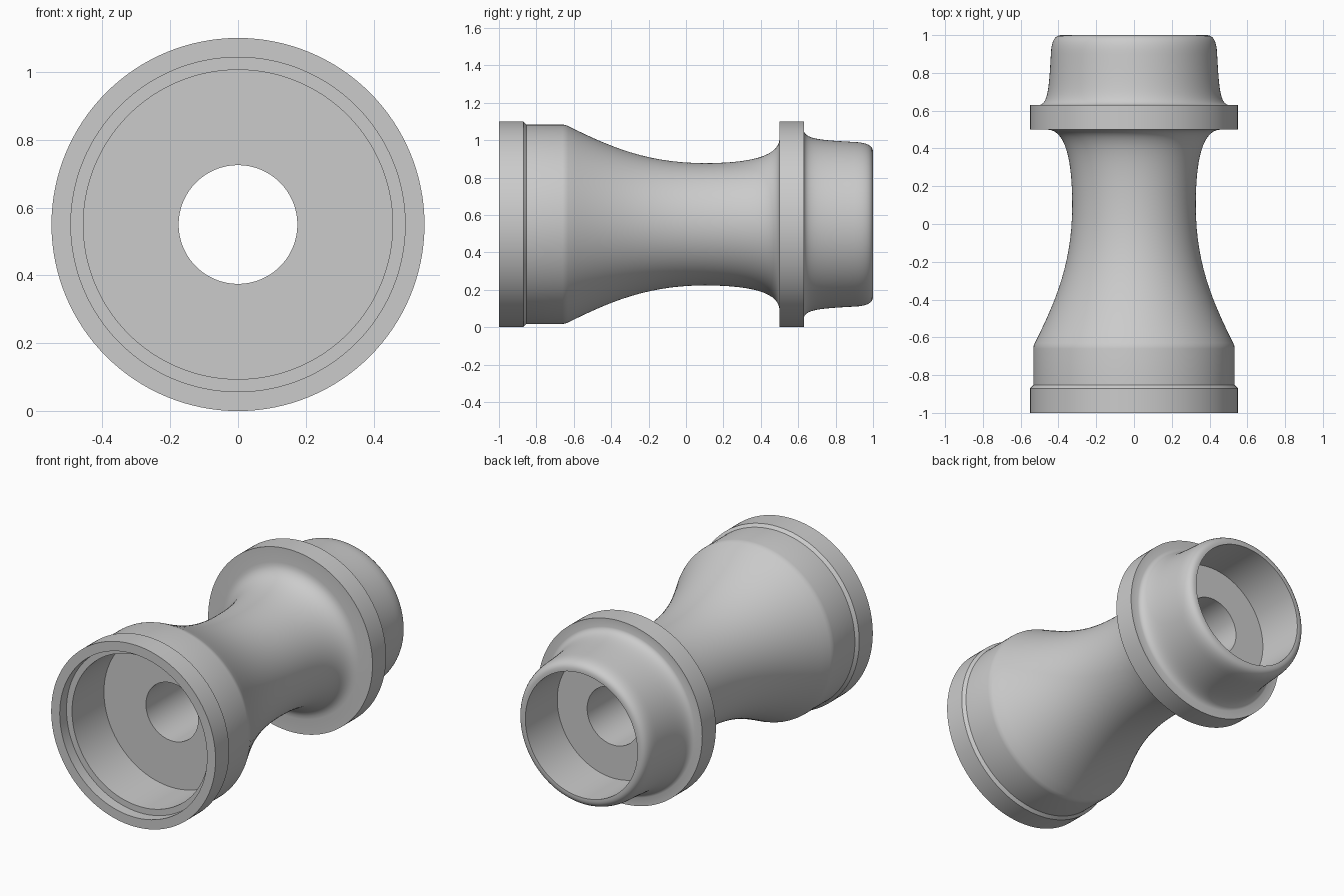
import bpy, bmesh, math

if "Cube" in bpy.data.objects:
    bpy.data.objects.remove(bpy.data.objects["Cube"])

R = 0.55      # largest radius, also axis height
SEG = 128


def bezier(p0, p1, p2, p3, n=14):
    pts = []
    for i in range(n + 1):
        t = i / n
        u = 1 - t
        w = (u**3, 3 * u * u * t, 3 * u * t * t, t**3)
        pts.append(tuple(sum(k * p[a] for k, p in zip(w, (p0, p1, p2, p3))) for a in (0, 1)))
    return pts


def lathe(name, profile):
    """Revolve a closed (y, radius) loop around the horizontal y axis."""
    bm = bmesh.new()
    rings = []
    for y, r in profile:
        rings.append([bm.verts.new((r * math.cos(2 * math.pi * i / SEG), y,
                                    R + r * math.sin(2 * math.pi * i / SEG)))
                      for i in range(SEG)])
    for a, b in zip(rings, rings[1:] + rings[:1]):
        for i in range(SEG):
            j = (i + 1) % SEG
            bm.faces.new((a[i], a[j], b[j], b[i]))
    bmesh.ops.recalc_face_normals(bm, faces=bm.faces)
    mesh = bpy.data.meshes.new(name)
    bm.to_mesh(mesh)
    bm.free()
    obj = bpy.data.objects.new(name, mesh)
    bpy.context.collection.objects.link(obj)
    bpy.context.view_layer.objects.active = obj
    obj.select_set(True)
    bpy.ops.object.shade_smooth_by_angle(angle=math.radians(35))
    return obj


# Front lip and collar
profile = [(-1, R), (-0.87, R), (-0.853, 0.533), (-0.66, 0.533), (-0.645, 0.531)]
# Waisted neck
profile += bezier((-0.63, 0.525), (-0.40, 0.41), (-0.20, 0.327), (0.10, 0.327))
profile += bezier((0.10, 0.327), (0.33, 0.327), (0.50, 0.36), (0.50, 0.46))[1:]
# Flange
profile += [(0.50, R), (0.63, R)]
# Rear spigot with rounded end
profile += bezier((0.63, 0.50), (0.64, 0.455), (0.72, 0.45), (0.90, 0.44))
profile += bezier((0.90, 0.44), (0.97, 0.437), (1.0, 0.42), (1.0, 0.385), 8)[1:]
# Rear cavity, through bore, stepped front cavity
profile += [(1.0, 0.375), (0.695, 0.375), (0.695, 0.175), (-0.63, 0.175),
            (-0.63, 0.456), (-0.935, 0.456), (-0.935, 0.493), (-1, 0.493)]

lathe("hollow_nozzle_body", profile)
